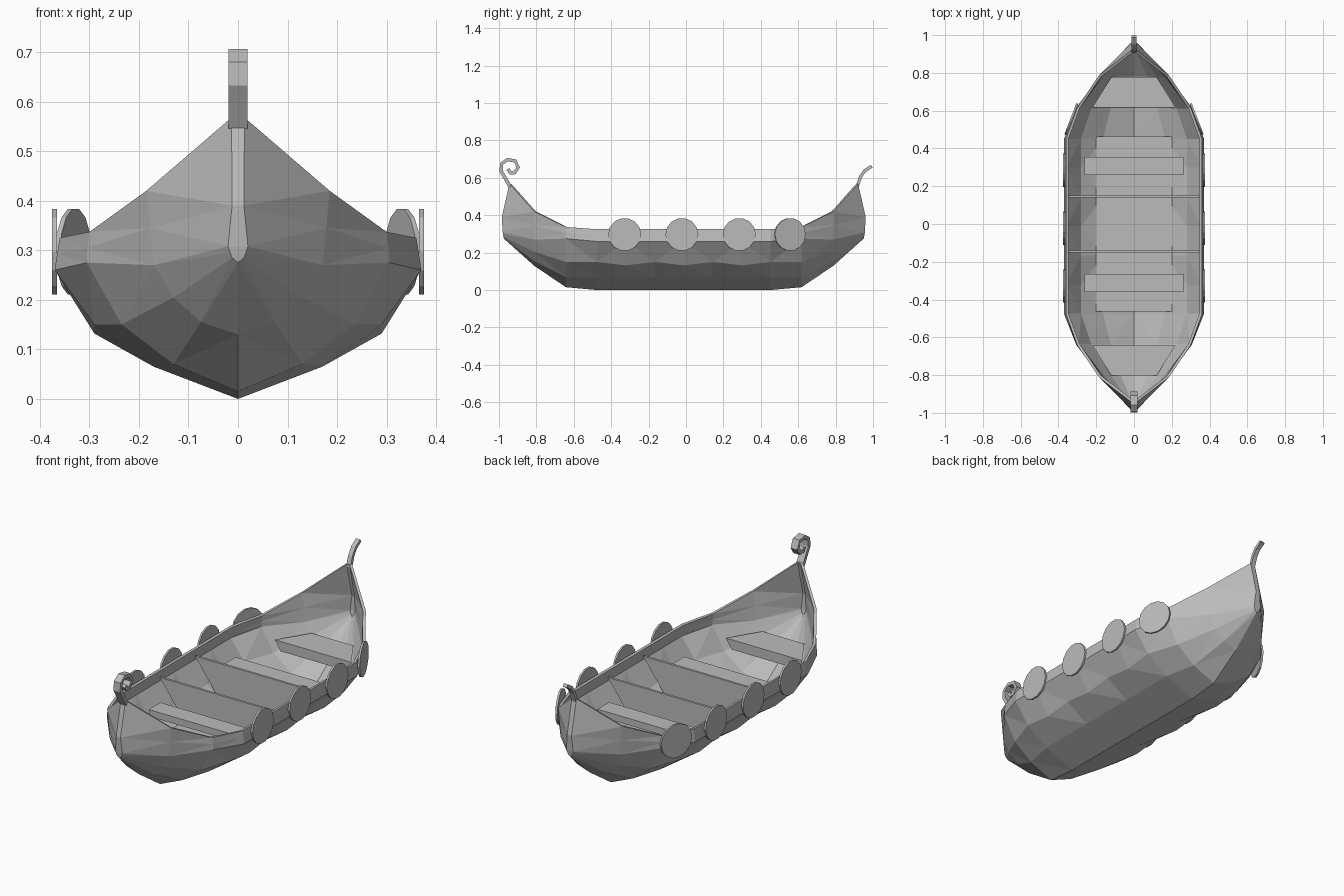
import bpy, bmesh
from math import radians, pi
from mathutils import Matrix, Vector

cube = bpy.data.objects.get("Cube")
if cube:
    bpy.data.objects.remove(cube)

grey = bpy.data.materials.new("weathered_grey")
grey.use_nodes = True
GREY = (0.5, 0.5, 0.5, 1)
grey.diffuse_color = GREY
grey.node_tree.nodes["Principled BSDF"].inputs["Base Color"].default_value = GREY

MID = -0.012  # middle of the hull along its length


def finish(bm, name):
    bmesh.ops.recalc_face_normals(bm, faces=bm.faces)
    mesh = bpy.data.meshes.new(name)
    bm.to_mesh(mesh)
    bm.free()
    mesh.materials.append(grey)
    obj = bpy.data.objects.new(name, mesh)
    bpy.context.collection.objects.link(obj)
    return obj


def prism(name, bottom, top):
    """Solid between two matching outlines."""
    bm = bmesh.new()
    a = [bm.verts.new(p) for p in bottom]
    b = [bm.verts.new(p) for p in top]
    bm.faces.new(a)
    bm.faces.new(b)
    for i in range(len(a)):
        j = (i + 1) % len(a)
        bm.faces.new((a[i], a[j], b[j], b[i]))
    return finish(bm, name)


def slab(name, outline, z0, z1, taper=1.0):
    return prism(name, [(x * taper, y, z0) for x, y in outline],
                 [(x, y, z1) for x, y in outline])


def rect(half_x, y, half_y):
    return [(-half_x, y - half_y), (half_x, y - half_y),
            (half_x, y + half_y), (-half_x, y + half_y)]


# Hull half sections, keel to rim, as (x, z)
def mid_section(bilge_z):
    return [(0, 0), (.17, .065), (.29, bilge_z), (.37, .26), (.365, .293), (.36, .325)]


shoulder = [(0, .015), (.13, .07), (.235, .15), (.305, .275), (.304, .305), (.30, .337)]
cheek = [(0, .13), (.075, .155), (.13, .205), (.17, .27), (.178, .345), (.185, .42)]
stem = [(0, .275), (.012, .285), (.016, .295), (.02, .308), (.012, .39), (.013, .568)]
stem_y = [.962, .964, .966, .968, .973, .932]

stations = []
for i in range(-3, 4):
    sec = mid_section(.15 if i % 2 else .132)
    stations.append([(x, i * .155 + MID, z) for x, z in sec])
for s in (-1, 1):
    ends = [[(x, s * y + MID, z) for x, z in sec]
            for y, sec in ((.63, shoulder), (.80, cheek))]
    ends.append([(x, s * y + MID, z) for (x, z), y in zip(stem, stem_y)])
    stations = ends[::-1] + stations if s < 0 else stations + ends

# Hull shell
bm = bmesh.new()
rings = []
for st in stations:
    right = [(-x, y, z) for x, y, z in st[:0:-1]]
    rings.append([bm.verts.new(p) for p in right + st])
for a, b in zip(rings, rings[1:]):
    for i in range(len(a) - 1):
        bm.faces.new((a[i], a[i + 1], b[i + 1], b[i]))
for r in (rings[0], rings[-1]):
    n = len(r)
    for i in range(n // 2 - 1):
        bm.faces.new((r[i], r[i + 1], r[n - 2 - i], r[n - 1 - i]))
    bm.faces.new(r[n // 2 - 1:n // 2 + 2])
bmesh.ops.triangulate(bm, faces=bm.faces)
hull = finish(bm, "hull")
shell = hull.modifiers.new("planking", "SOLIDIFY")
shell.thickness = 0.014
shell.offset = -1

# Floor
slab("floor", rect(.2, 0, .462), .088, .104, .95)

for s, end, bench_y in ((-1, "front", -.312), (1, "rear", .307)):
    # End decks
    y0, y1 = s * .63 + MID, s * .79 + MID
    deck = [(-.22, y0), (.22, y0), (.12, y1), (-.12, y1)]
    slab(end + "_deck", deck, .175, .226, .85)

    # Rowing benches
    slab(end + "_bench", rect(.262, bench_y, .048), .19, .225)

    # Bulkheads, narrowing down to the floor
    half = [(.2, .095), (.345, .29)]
    cut = half + [(-x, z) for x, z in half[::-1]]
    y = s * .145
    prism(end + "_bulkhead", [(x, y - .006, z) for x, z in cut],
          [(x, y + .006, z) for x, z in cut])


# Curled stem ornaments: a flat ribbon following a path in the y-z plane
def ribbon(name, path, half_width, thick):
    pts = [Vector((0, y, z)) for y, z in path]
    bm = bmesh.new()
    rings = []
    for i, p in enumerate(pts):
        t = (pts[min(i + 1, len(pts) - 1)] - pts[max(i - 1, 0)]).normalized()
        n = Vector((0, -t.z, t.y)) * thick / 2
        w = Vector((half_width, 0, 0))
        rings.append([bm.verts.new(p + q) for q in (w + n, w - n, -w - n, -w + n)])
    for a, b in zip(rings, rings[1:]):
        for i in range(4):
            j = (i + 1) % 4
            bm.faces.new((a[i], a[j], b[j], b[i]))
    bm.faces.new(rings[0])
    bm.faces.new(rings[-1])
    finish(bm, name)


ribbon("front_curl", [(-.94, .55), (-.965, .595), (-.988, .635), (-.986, .675),
                      (-.955, .697), (-.913, .69), (-.897, .655), (-.917, .627),
                      (-.94, .627), (-.952, .647)], .019, .019)
ribbon("rear_tail", [(.914, .55), (.933, .605), (.956, .638), (.993, .662)], .012, .017)


# Round shields along both sides; the last one follows the narrowing hull
def shield(name, loc, yaw):
    bm = bmesh.new()
    turn = (Matrix.Translation(loc) @ Matrix.Rotation(yaw, 4, "Z")
            @ Matrix.Rotation(pi / 2, 4, "Y"))
    bmesh.ops.create_cone(bm, cap_ends=True, segments=14, radius1=.088,
                          radius2=.088, depth=.01, matrix=turn)
    finish(bm, name)


for side, label in ((1, "left"), (-1, "right")):
    for i, y in enumerate((-.328, -.022, .285)):
        shield(f"{label}_shield_{i + 1}", (side * .37, y, .297), 0)
    shield(f"{label}_shield_4", (side * .332, .556, .297), side * radians(21))
